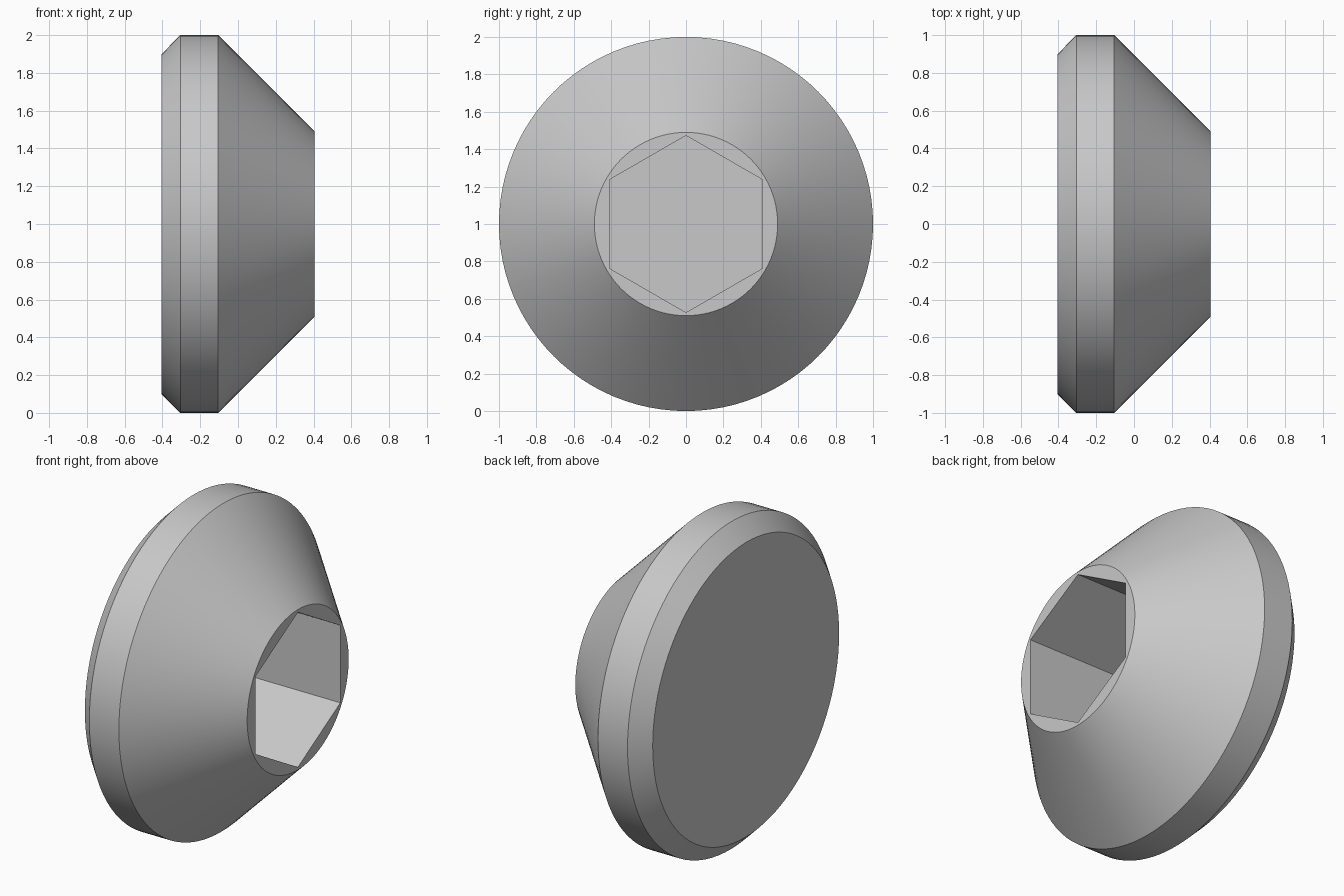
import bpy, bmesh
from math import sin, cos, tau, radians

cube = bpy.data.objects.get("Cube")
if cube:
    bpy.data.objects.remove(cube, do_unlink=True)

SEGMENTS = 96
STEP = SEGMENTS // 6
SOCKET_RADIUS = 0.473
SOCKET_FLOOR = -0.25

# Plain grey metal
metal = bpy.data.materials.new("grey metal")
metal.use_nodes = True
grey = (0.58, 0.58, 0.58, 1)
metal.diffuse_color = grey
metal.node_tree.nodes["Principled BSDF"].inputs["Base Color"].default_value = grey

bm = bmesh.new()


def ring(x, radius, count):
    """Circle of vertices around the x axis, first one straight up."""
    return [bm.verts.new((x, radius * sin(tau * i / count), 1 + radius * cos(tau * i / count)))
            for i in range(count)]


def bridge(a, b):
    n = len(a)
    for i in range(n):
        j = (i + 1) % n
        bm.faces.new((a[i], a[j], b[j], b[i]))


# Turned body: chamfer, cylindrical band, cone
profile = [(-0.405, 0.9), (-0.305, 1.0), (-0.105, 1.0), (0.405, 0.49)]
rings = [ring(x, r, SEGMENTS) for x, r in profile]
for a, b in zip(rings, rings[1:]):
    bridge(a, b)
bm.faces.new(rings[0])

# Hexagonal socket with a flat floor
mouth = ring(0.405, SOCKET_RADIUS, 6)
floor = ring(SOCKET_FLOOR, SOCKET_RADIUS, 6)
bridge(mouth, floor)
bm.faces.new(floor)

# Flat end face between the socket and the cone, one sector per hexagon side
rim = rings[-1]
for i in range(6):
    arc = [rim[(i * STEP + k) % SEGMENTS] for k in range(STEP + 1)]
    bm.faces.new(arc + [mouth[(i + 1) % 6], mouth[i]])

bmesh.ops.recalc_face_normals(bm, faces=bm.faces[:])
mesh = bpy.data.meshes.new("socket_plug")
bm.to_mesh(mesh)
bm.free()
mesh.materials.append(metal)

plug = bpy.data.objects.new("socket_plug", mesh)
bpy.context.collection.objects.link(plug)
bpy.ops.object.select_all(action="DESELECT")
plug.select_set(True)
bpy.context.view_layer.objects.active = plug
bpy.ops.object.shade_smooth_by_angle(angle=radians(30))
